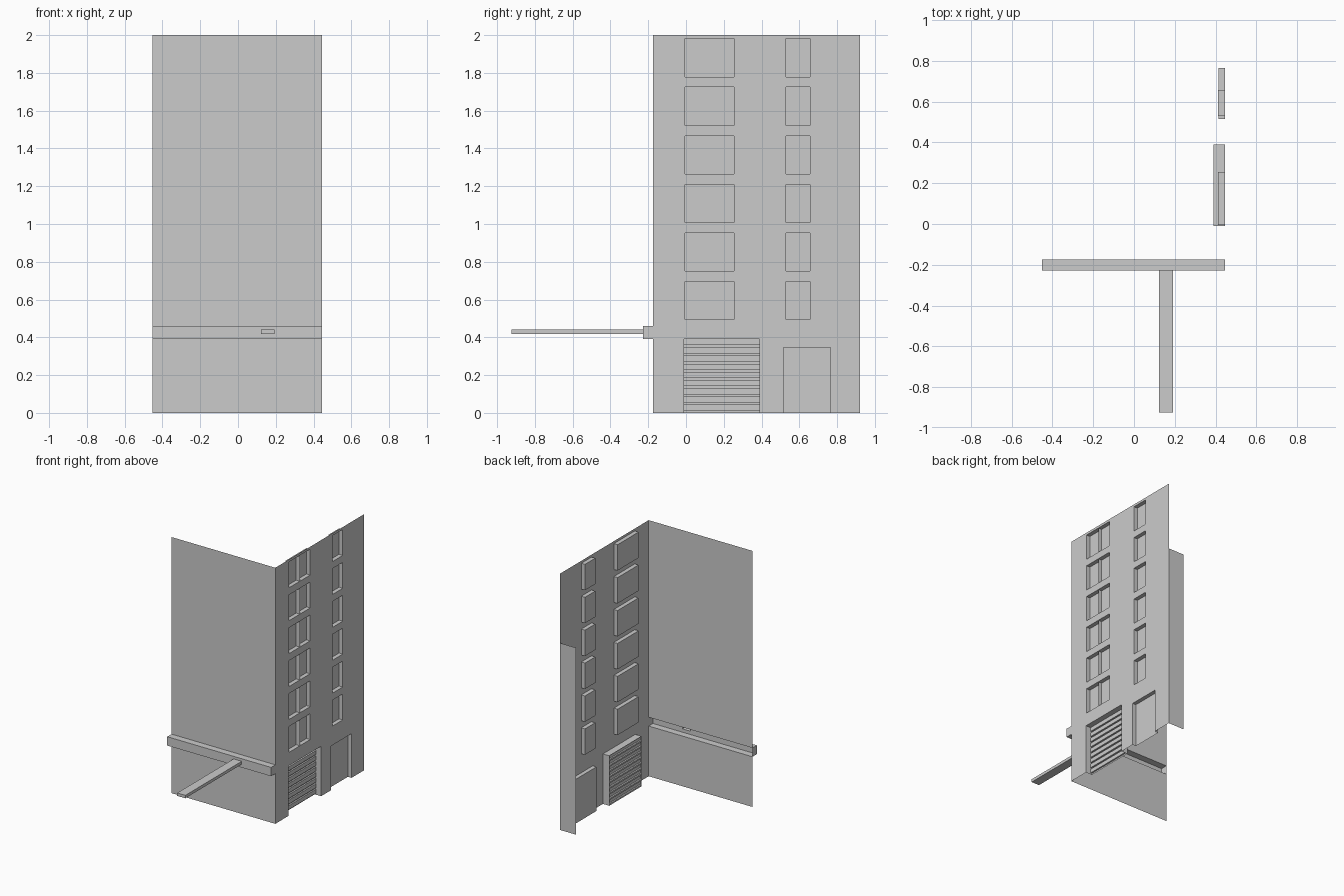
import bpy, bmesh

if "Cube" in bpy.data.objects:
    bpy.data.objects.remove(bpy.data.objects["Cube"])

XL, XR = -0.452, 0.445      # left end and street side wall
YF, YB = -0.175, 0.922      # front wall and rear end
TOP = 2.0


def make(name, quads):
    bm = bmesh.new()
    for q in quads:
        bm.faces.new([bm.verts.new(p) for p in q])
    bmesh.ops.remove_doubles(bm, verts=bm.verts, dist=0.0002)
    me = bpy.data.meshes.new(name)
    bm.to_mesh(me)
    bm.free()
    ob = bpy.data.objects.new(name, me)
    bpy.context.collection.objects.link(ob)
    return ob


def side(x, y0, y1, z0, z1):
    """Quad facing +x."""
    return [(x, y0, z0), (x, y1, z0), (x, y1, z1), (x, y0, z1)]


def front(y, x0, x1, z0, z1):
    """Quad facing -y."""
    return [(x0, y, z0), (x1, y, z0), (x1, y, z1), (x0, y, z1)]


def grid_cells(us, vs, holes):
    """Cells of a cut-up rectangle that lie outside every hole."""
    us, vs = sorted(set(us)), sorted(set(vs))
    for u0, u1 in zip(us, us[1:]):
        for v0, v1 in zip(vs, vs[1:]):
            u, v = (u0 + u1) / 2, (v0 + v1) / 2
            if not any(a < u < b and c < v < d for a, b, c, d in holes):
                yield u0, u1, v0, v1


def recess(y0, y1, z0, z1, x, floor=True, back=True):
    """Reveals and back panel of an opening in the side wall."""
    q = [[(x, y0, z0), (XR, y0, z0), (XR, y0, z1), (x, y0, z1)][::-1],
         [(x, y1, z0), (XR, y1, z0), (XR, y1, z1), (x, y1, z1)],
         [(x, y0, z1), (XR, y0, z1), (XR, y1, z1), (x, y1, z1)][::-1]]
    if floor:
        q.append([(x, y0, z0), (XR, y0, z0), (XR, y1, z0), (x, y1, z0)])
    if back:
        q.append(side(x, y0, y1, z0, z1))
    return q


# Openings in the side wall
windows = []
for i in range(6):
    z0 = 0.494 + i * 0.257
    for y0, y1 in ((-0.004, 0.128), (0.128, 0.255), (0.53, 0.657)):
        windows.append((y0, y1, z0, z0 + 0.202))
garage = (-0.01, 0.39, 0.0, 0.39)
door = (0.515, 0.765, 0.0, 0.345)
holes = windows + [garage, door]

# Side wall
ys = [YF, YB] + [h[k] for h in holes for k in (0, 1)]
zs = [0.0, TOP] + [h[k] for h in holes for k in (2, 3)]
make("side_wall", [side(XR, *c) for c in grid_cells(ys, zs, holes)])

# Windows and entrance
make("windows", [q for w in windows for q in recess(*w, 0.413)])
make("entrance", recess(*door, 0.414, floor=False))

# Garage opening with a ribbed roller shutter
make("garage_opening", recess(*garage, 0.39, floor=False, back=False))
n, xa, xb = 9, 0.39, 0.402
pitch = garage[3] / n
prof = []
for i in range(n):
    z = i * pitch
    prof += [(xa, z), (xa, z + 0.012), (xb, z + 0.012), (xb, z + pitch)]
prof.append((xa, garage[3]))
y0, y1 = garage[:2]
make("roller_shutter", [[(a[0], y0, a[1]), (a[0], y1, a[1]), (b[0], y1, b[1]), (b[0], y0, b[1])]
                        for a, b in zip(prof, prof[1:])])

# Front wall, open behind the ledge
LZ0, LZ1, LY = 0.392, 0.461, -0.228
make("front_wall", [front(YF, XL, XR, 0, LZ0), front(YF, XL, XR, LZ1, TOP)])


def sleeve(x0, x1, z0, z1, ya, yb):
    """Four sides of a bar running along y, open at both ends."""
    ring = [(x0, z0), (x1, z0), (x1, z1), (x0, z1)]
    return [[(a[0], yb, a[1]), (a[0], ya, a[1]), (b[0], ya, b[1]), (b[0], yb, b[1])][::-1]
            for a, b in zip(ring, ring[1:] + ring[:1])]


# Ledge along the front and the pole growing out of it
bar = (0.122, 0.192, 0.418, 0.441)
cells = grid_cells([XL, XR, *bar[:2]], [LZ0, LZ1, *bar[2:]], [bar])
make("ledge", sleeve(XL, XR, LZ0, LZ1, LY, YF) + [front(LY, *c) for c in cells])
make("pole", sleeve(*bar, -0.924, LY) + [front(-0.924, *bar)])

# Short return wall at the rear corner
make("rear_return", [front(YB, 0.305, XR, 0, 1.46)[::-1]])
